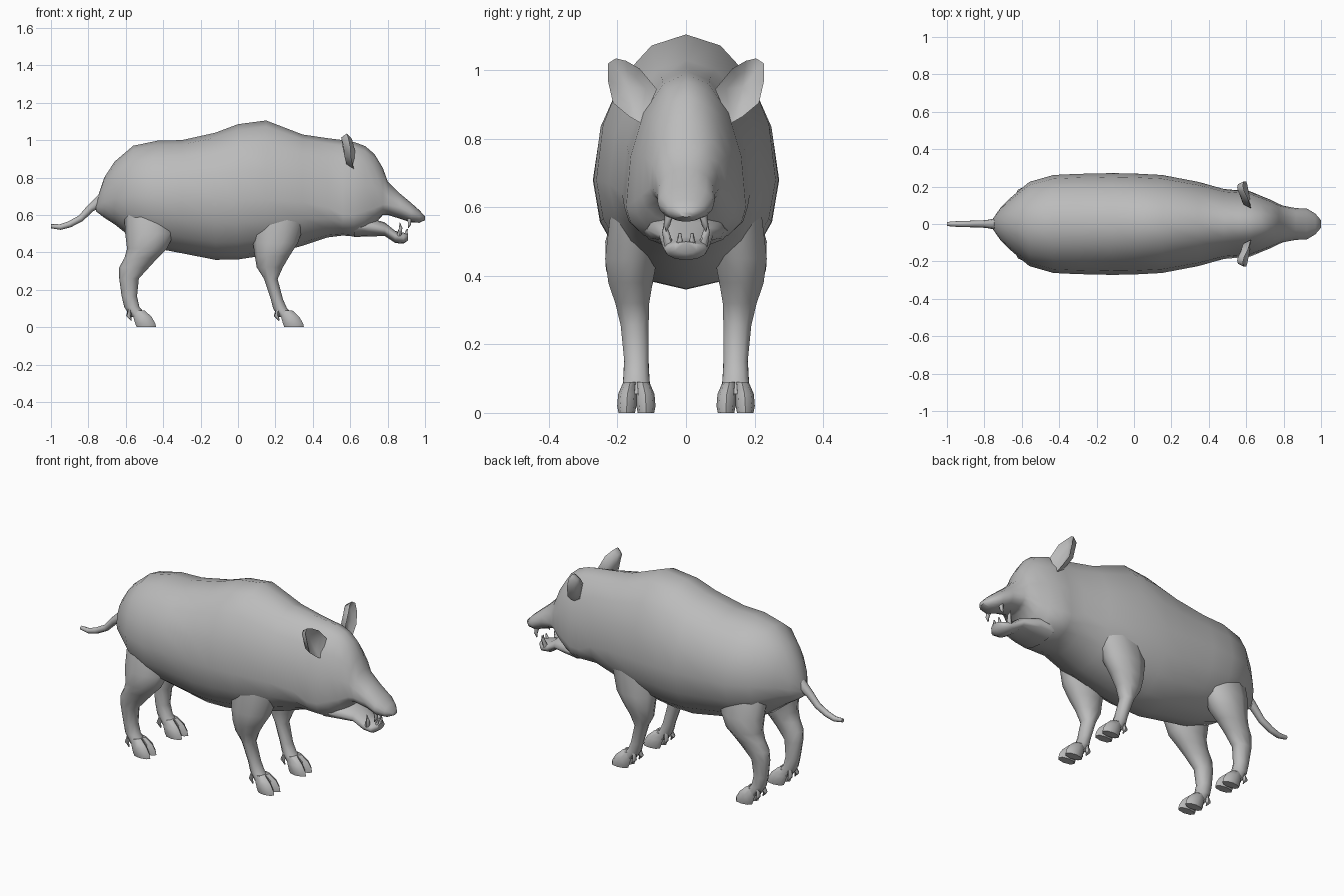
import bpy, bmesh, math
from mathutils import Vector

if "Cube" in bpy.data.objects:
    bpy.data.objects.remove(bpy.data.objects["Cube"])

hide = bpy.data.materials.new("grey_hide")
hide.diffuse_color = (0.5, 0.5, 0.5, 1)
hide.use_nodes = True
hide.node_tree.nodes["Principled BSDF"].inputs["Base Color"].default_value = hide.diffuse_color


def loft(name, chains, mirror=False, angle=60):
    """Skin one or more chains of closed rings, capped at both ends."""
    bm = bmesh.new()
    for rings in chains:
        loops = [[bm.verts.new(p) for p in ring] for ring in rings]
        n = len(loops[0])
        for a, b in zip(loops, loops[1:]):
            for i in range(n):
                j = (i + 1) % n
                bm.faces.new((a[i], a[j], b[j], b[i]))
        bm.faces.new(loops[0])
        bm.faces.new(loops[-1])
    return finish(name, bm, mirror, angle)


def finish(name, bm, mirror=False, angle=60):
    bmesh.ops.recalc_face_normals(bm, faces=bm.faces)
    mesh = bpy.data.meshes.new(name)
    bm.to_mesh(mesh)
    bm.free()
    mesh.materials.append(hide)
    ob = bpy.data.objects.new(name, mesh)
    bpy.context.collection.objects.link(ob)
    bpy.ops.object.select_all(action='DESELECT')
    ob.select_set(True)
    bpy.context.view_layer.objects.active = ob
    bpy.ops.object.shade_smooth_by_angle(angle=math.radians(angle))
    if mirror:
        mod = ob.modifiers.new("mirror", 'MIRROR')
        mod.use_axis = (False, True, False)
        mod.use_mirror_merge = False
    return ob


def slice_x(x, top, mid, bot, w, n=16):
    """Upright egg-shaped section: widest at height mid."""
    ring = []
    for i in range(n):
        a = math.tau * i / n
        s = math.sin(a)
        ring.append((x, w * math.cos(a), mid + s * ((top - mid) if s > 0 else (mid - bot))))
    return ring


def slice_z(z, x0, x1, y, w, n=10):
    """Level oval section of a leg or toe."""
    return [((x0 + x1) / 2 + (x1 - x0) / 2 * math.cos(math.tau * i / n),
             y + w * math.sin(math.tau * i / n), z) for i in range(n)]


def tube(points, radii, n=8):
    """Rings of a round tapering tube along a path."""
    pts = [Vector(p) for p in points]
    rings = []
    for i, (p, r) in enumerate(zip(pts, radii)):
        d = pts[min(i + 1, len(pts) - 1)] - pts[max(i - 1, 0)]
        q = d.to_track_quat('Z', 'Y')
        rings.append([p + q @ Vector((r * math.cos(math.tau * k / n),
                                      r * math.sin(math.tau * k / n), 0)) for k in range(n)])
    return rings


# Torso, neck, skull and upper snout: x, top, widest height, bottom, half width
body = [
    (-.76, .665, .645, .62, .02), (-.715, .80, .67, .585, .085), (-.66, .885, .69, .55, .14),
    (-.56, .97, .70, .47, .225), (-.43, .997, .69, .42, .262), (-.30, 1.0, .69, .395, .268),
    (-.12, 1.04, .68, .36, .272), (0, 1.085, .68, .362, .27), (.15, 1.105, .68, .385, .262),
    (.345, 1.03, .67, .435, .225), (.48, 1.01, .64, .48, .187), (.56, 1.0, .60, .49, .18),
    (.62, .99, .60, .485, .175), (.68, .968, .62, .50, .15), (.73, .925, .635, .55, .13),
    (.775, .85, .655, .60, .107), (.80, .78, .655, .60, .097), (.865, .715, .64, .58, .085),
    (.925, .665, .61, .56, .082), (.97, .625, .592, .558, .055), (1.0, .592, .583, .572, .02)]
loft("body_and_head", [[slice_x(*s) for s in body]])

# Lower jaw
jaw = [(.62, .57, .53, .482, .125), (.70, .585, .535, .485, .115), (.785, .56, .52, .487, .08),
       (.84, .515, .485, .45, .068), (.885, .505, .475, .446, .062), (.91, .50, .485, .465, .035)]
loft("lower_jaw", [[slice_x(*s, n=12) for s in jaw]])

# Teeth and tusks
loft("lower_tusk", [tube([(.86, .05, .49), (.87, .06, .53), (.865, .063, .56)], [.014, .010, .002], 6),
                    tube([(.895, .018, .49), (.905, .018, .525)], [.011, .004], 6)], True)
loft("upper_tusk", [tube([(.915, .05, .58), (.918, .055, .55), (.91, .058, .53)], [.013, .009, .002], 6)], True)

# Tail
loft("tail", [tube([(-.73, 0, .68), (-.79, 0, .635), (-.84, 0, .582), (-.90, 0, .55),
                    (-.95, 0, .535), (-1.0, 0, .54)], [.032, .021, .018, .017, .015, .011])])

# Legs: height, back x, front x, side offset, half width
front_leg = [(.62, .06, .38, .14, .08), (.45, .08, .32, .16, .08), (.38, .09, .275, .162, .068),
             (.32, .10, .24, .157, .052), (.257, .14, .212, .15, .043), (.15, .175, .24, .145, .037),
             (.10, .188, .262, .145, .04), (.055, .215, .31, .145, .044)]
hind_leg = [(.62, -.61, -.34, .13, .075), (.50, -.603, -.34, .155, .085), (.42, -.593, -.38, .16, .078),
            (.37, -.607, -.43, .158, .062), (.32, -.635, -.475, .155, .05), (.26, -.635, -.53, .15, .043),
            (.165, -.622, -.54, .145, .037), (.107, -.608, -.527, .145, .04), (.055, -.575, -.48, .145, .044)]
for name, leg, heel in (("front", front_leg, .24), ("hind", hind_leg, -.55)):
    loft(name + "_leg", [[slice_z(*s) for s in leg]], True)
    # Cloven hoof: two splayed toes
    toes = [[slice_z(.09, heel - .025, heel + .05, .145 + s * .018, .02, 8),
             slice_z(.055, heel - .01, heel + .088, .145 + s * .026, .027, 8),
             slice_z(.02, heel, heel + .108, .145 + s * .028, .028, 8),
             slice_z(0, heel + .008, heel + .112, .145 + s * .028, .024, 8)] for s in (-1, 1)]
    loft(name + "_hoof", toes, True, 50)
    # Dewclaws behind the hoof
    claws = [tube([(heel - .02, .145 + s * .02, .105), (heel - .035, .145 + s * .03, .06),
                   (heel - .02, .145 + s * .032, .035)], [.016, .013, .003], 6) for s in (-1, 1)]
    loft(name + "_dewclaw", claws, True)

# Ears: cupped leaf, hollow towards the front
edge = [(.625, .085, .945), (.61, .135, 1.005), (.59, .175, 1.028), (.582, .205, 1.035),
        (.588, .228, 1.02), (.60, .228, .97), (.605, .213, .905), (.615, .165, .865), (.62, .13, .845)]
centre = Vector((.60, .165, .95))
bm = bmesh.new()
front, back, cup = [], [], []
for p in edge:
    v = Vector(p)
    front.append(bm.verts.new(v))
    cup.append(bm.verts.new(v.lerp(centre, .4) + Vector((-.016, 0, 0))))
    back.append(bm.verts.new(v.lerp(centre, .25) + Vector((-.035, 0, 0))))
n = len(edge)
for i in range(n):
    j = (i + 1) % n
    bm.faces.new((front[i], front[j], cup[j], cup[i]))
    bm.faces.new((front[j], front[i], back[i], back[j]))
for ring, x in ((cup, .578), (back, .562)):
    mid = bm.verts.new((x, centre.y, centre.z))
    for i in range(n):
        bm.faces.new((ring[i], ring[(i + 1) % n], mid))
finish("ear", bm, True)
